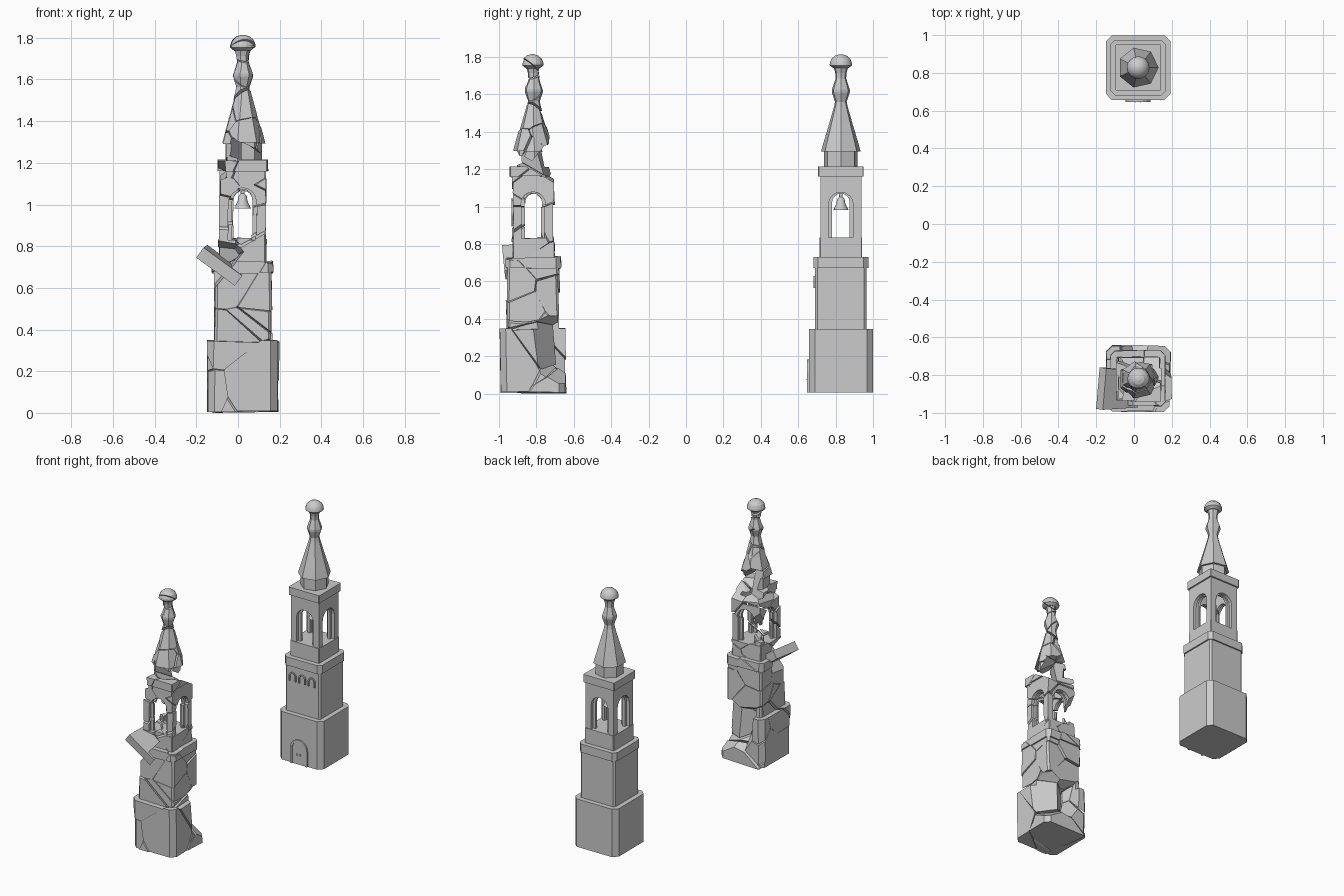
import bpy, bmesh, math, random
from mathutils import Vector, Matrix

if "Cube" in bpy.data.objects:
    bpy.data.objects.remove(bpy.data.objects["Cube"])
random.seed(11)
CX = 0.022

def finish(name, bm, loc=(0, 0, 0), smooth=False):
    bmesh.ops.recalc_face_normals(bm, faces=bm.faces)
    me = bpy.data.meshes.new(name)
    bm.to_mesh(me)
    bm.free()
    ob = bpy.data.objects.new(name, me)
    ob.location = loc
    bpy.context.collection.objects.link(ob)
    if smooth:
        bpy.ops.object.select_all(action='DESELECT')
        ob.select_set(True)
        bpy.context.view_layer.objects.active = ob
        bpy.ops.object.shade_smooth_by_angle(angle=math.radians(35))
    return ob

def extrude(bm, pts, vec):
    f = bm.faces.new([bm.verts.new(p) for p in pts])
    r = bmesh.ops.extrude_face_region(bm, geom=[f], use_keep_orig=True)
    bmesh.ops.translate(bm, verts=[v for v in r['geom'] if isinstance(v, bmesh.types.BMVert)], vec=vec)

def prism(h, z0, z1, c):
    # square block with chamfered corners
    bm = bmesh.new()
    k = h - c
    pts = [(h, -k), (h, k), (k, h), (-k, h), (-h, k), (-h, -k), (-k, -h), (k, -h)]
    extrude(bm, [(x, y, z0) for x, y in pts], (0, 0, z1 - z0))
    return bm

def lathe(profile, n):
    # closed turned form, ends capped
    bm = bmesh.new()
    rings = [[bm.verts.new((r * math.cos(2 * math.pi * i / n), r * math.sin(2 * math.pi * i / n), z))
              for i in range(n)] for r, z in profile]
    for a, b in zip(rings, rings[1:]):
        for i in range(n):
            bm.faces.new((a[i], a[(i + 1) % n], b[(i + 1) % n], b[i]))
    bm.faces.new(rings[0][::-1])
    bm.faces.new(rings[-1])
    return bm

def arc(r, z0, spring, n=8):
    top = [(r * math.cos(math.pi * i / n), spring + r * math.sin(math.pi * i / n)) for i in range(n + 1)]
    return [(r, z0)] + top + [(-r, z0)]

def wall(half, opening, z0, z1, spring, y0, y1, turn):
    # wall panel pierced by an arch
    bm = bmesh.new()
    pts = [(half, z0), (half, z1), (-half, z1), (-half, z0)] + arc(opening, z0, spring)[::-1]
    extrude(bm, [(x, y0, z) for x, z in pts], (0, y1 - y0, 0))
    bmesh.ops.rotate(bm, verts=bm.verts, cent=(0, 0, 0), matrix=Matrix.Rotation(turn, 3, 'Z'))
    return bm

def frame(outer, inner, z0, spring, y0, y1, x=0):
    # raised arched surround
    bm = bmesh.new()
    pts = arc(outer, z0, spring) + arc(inner, z0, spring)[::-1]
    extrude(bm, [(x + px, y0, z) for px, z in pts], (0, y1 - y0, 0))
    return bm

def tower_parts():
    parts = [("base", prism(.171, .005, .345, .032)),
             ("shaft", prism(.137, .345, .67, .012)),
             ("shaft_ledge", prism(.147, .67, .73, .025)),
             ("belfry_plinth", prism(.114, .73, .835, .004)),
             ("belfry_cornice", prism(.121, 1.16, 1.215, .004)),
             ("drum", lathe([(.092, 1.215), (.092, 1.3)], 7)),
             ("spire", lathe([(.108, 1.295), (.094, 1.345), (.062, 1.45), (.037, 1.535), (.032, 1.56), (.049, 1.61),
                              (.049, 1.625), (.029, 1.685), (.031, 1.715), (.04, 1.745)], 7)),
             ("finial_dome", lathe([(.04, 1.74), (.06, 1.755), (.059, 1.768), (.05, 1.79), (.03, 1.807), (.008, 1.814)], 16))]
    for i in range(4):
        parts.append(("belfry_arch", wall(.11, .066, .835, 1.16, 1.01, -.11, -.088, i * math.pi / 2)))
        parts.append(("belfry_inner_arch", wall(.088, .047, .835, 1.16, 1.022, -.088, -.07, i * math.pi / 2)))
    return parts

# intact tower
here = (CX, .828, 0)
for name, bm in tower_parts():
    finish(name, bm, here, name == "finial_dome")
finish("door_frame", frame(.066, .052, .005, .115, -.182, -.165), here)
door = bmesh.new()
extrude(door, [(x, -.175, z) for x, z in arc(.052, .005, .115)], (0, .01, 0))
finish("door", door, here)
for s in (-1, 1):
    knob = bmesh.new()
    bmesh.ops.create_uvsphere(knob, u_segments=8, v_segments=6, radius=.006,
                              matrix=Matrix.Translation((s * .012, -.178, .075)))
    finish("door_knob", knob, here)
for x in (-.075, 0, .075):
    finish("window_frame", frame(.028, .019, .565, .6, -.146, -.13, x), here)
bell = lathe([(.04, .982), (.036, .99), (.024, 1.015), (.02, 1.04), (.009, 1.052), (.006, 1.16)], 16)
finish("bell", bell, here, True)

# ruined tower: convex cells per stage, with listed gaps
def scatter(n, h, z0, z1):
    return [Vector((random.uniform(-h, h), random.uniform(-h, h), z0 + (z1 - z0) * (i + random.random()) / n))
            for i in range(n)]

seeds = (scatter(8, .15, .03, .33) + scatter(10, .12, .36, .78) + scatter(14, .1, .85, 1.2)
         + scatter(8, .07, 1.24, 1.5) + scatter(5, .04, 1.54, 1.81))
gaps = [Vector(g) for g in ((.12, .13, .27), (-.04, .15, .26), (-.12, -.11, .7),
                            (.05, .06, 1.27), (-.03, .09, 1.27), (.0, -.02, 1.24), (-.09, .09, .97),
                            (-.1, -.03, 1.17))]
seeds = [s for s in seeds if all((s - g).length > .055 for g in gaps)]
cells = seeds + gaps

def cell_piece(src, i):
    bm = src.copy()
    for j, other in enumerate(cells):
        if j == i:
            continue
        d = other - cells[i]
        n = d.normalized()
        co = (cells[i] + other) / 2 - n * .0025
        r = bmesh.ops.bisect_plane(bm, geom=bm.verts[:] + bm.edges[:] + bm.faces[:], dist=1e-6,
                                   plane_co=co, plane_no=n, clear_outer=True)
        if not bm.verts:
            break
        rim = [e for e in r['geom_cut'] if isinstance(e, bmesh.types.BMEdge) and e.is_valid and e.is_boundary]
        if len(rim) > 2:
            bmesh.ops.edgenet_fill(bm, edges=rim)
    return bm

jitter = [(Vector([random.uniform(-.005, .005) for _ in range(3)]),
           Matrix.Rotation(random.uniform(-.05, .05), 3, Vector((random.random(), random.random(), .3)).normalized()))
          for _ in seeds]
for name, src in tower_parts():
    for i, s in enumerate(seeds):
        piece = cell_piece(src, i)
        if not piece.verts:
            piece.free()
            continue
        off, rot = jitter[i]
        bmesh.ops.rotate(piece, verts=piece.verts, cent=s, matrix=rot)
        bmesh.ops.translate(piece, verts=piece.verts, vec=off)
        for v in piece.verts:
            v.co.z = max(v.co.z, 0)
        finish("ruined_" + name + "_piece", piece, (CX, -.817, 0))
    src.free()

# dislodged slab leaning out of the ruined front left
slab = bmesh.new()
extrude(slab, [(-.12, -.1, -.03), (.11, -.1, -.03), (.07, .1, -.03), (-.1, .12, -.03)], (0, 0, .06))
ob = finish("fallen_slab", slab, (-.085, -.875, .71))
ob.rotation_euler = (math.radians(8), math.radians(36), math.radians(4))
